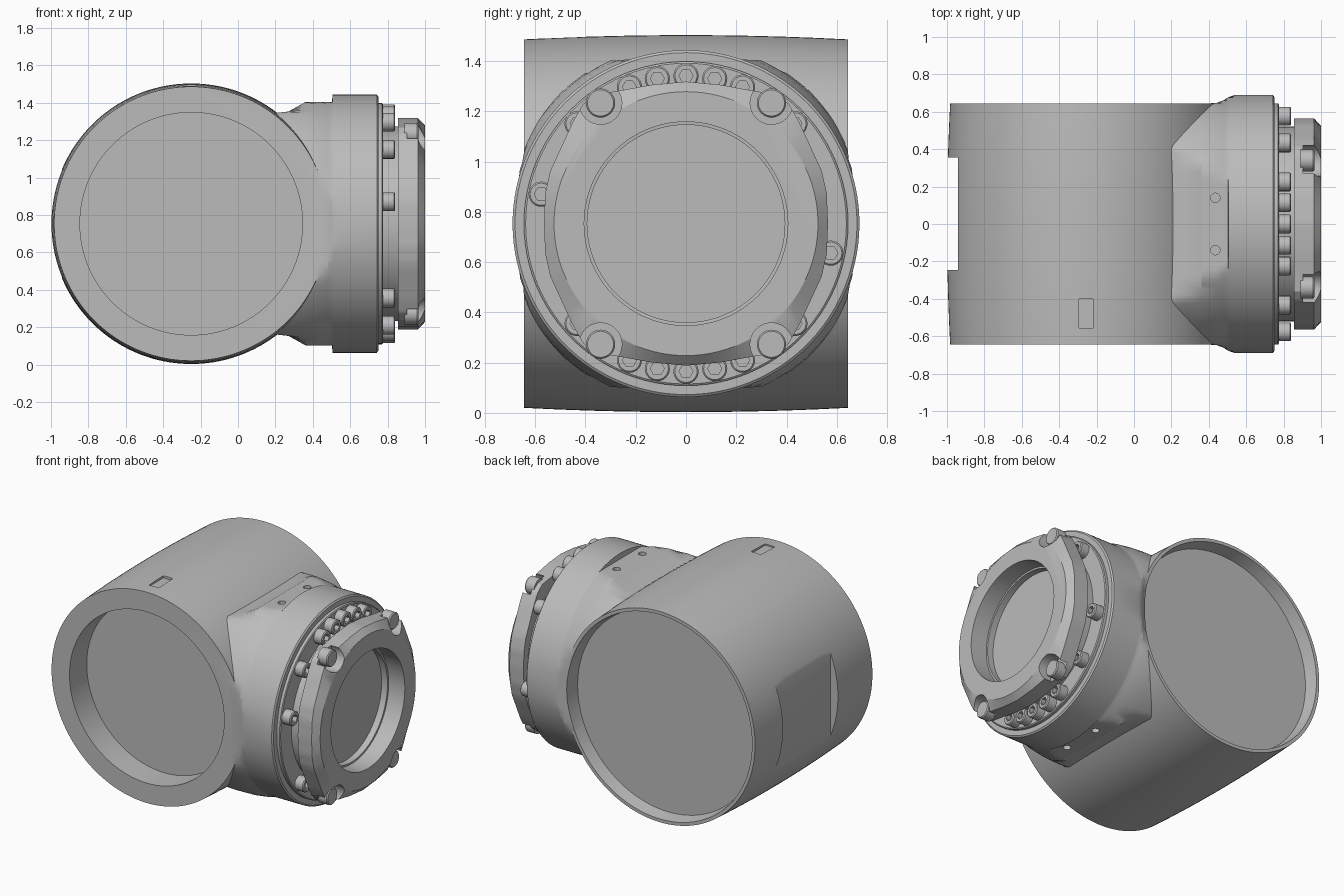
import bpy, bmesh
from math import sin, cos, pi, radians
from mathutils import Vector

cube = bpy.data.objects.get("Cube")
if cube:
    bpy.data.objects.remove(cube, do_unlink=True)

grey = bpy.data.materials.new("machined grey")
grey.use_nodes = True
grey.diffuse_color = (0.5, 0.5, 0.5, 1)
grey.node_tree.nodes["Principled BSDF"].inputs["Base Color"].default_value = (0.5, 0.5, 0.5, 1)

CX, CZ = -0.25, 0.753      # centre of the main barrel, and shared axis height


def loft(name, loops):
    """Skin equal-length loops of points and cap both ends."""
    bm = bmesh.new()
    rings = [[bm.verts.new(p) for p in loop] for loop in loops]
    n = len(rings[0])
    for a, b in zip(rings, rings[1:]):
        for i in range(n):
            j = (i + 1) % n
            bm.faces.new((a[i], a[j], b[j], b[i]))
    bm.faces.new(rings[0][::-1])
    bm.faces.new(rings[-1])
    bmesh.ops.recalc_face_normals(bm, faces=bm.faces)
    mesh = bpy.data.meshes.new(name)
    bm.to_mesh(mesh)
    bm.free()
    mesh.materials.append(grey)
    obj = bpy.data.objects.new(name, mesh)
    bpy.context.collection.objects.link(obj)
    return obj


def ring(axis, t, r, centre=(0, 0), n=96, sides=0):
    """Circle, or regular polygon when sides is set, across the given axis."""
    pts = []
    for i in range(n):
        a = 2 * pi * i / n
        k = r
        if sides:
            step = 2 * pi / sides
            k = r * cos(step / 2) / cos(a % step - step / 2)
        u, v = centre[0] + k * cos(a), centre[1] + k * sin(a)
        pts.append(Vector({"x": (t, u, v), "y": (u, t, v), "z": (u, v, t)}[axis]))
    return pts


def turned(name, axis, profile, centre, n=96):
    return loft(name, [ring(axis, t, r, centre, n) for t, r in profile])


def box(name, lo, hi):
    return loft(name, [[(x, y, z) for x, y in
                        ((lo[0], lo[1]), (hi[0], lo[1]), (hi[0], hi[1]), (lo[0], hi[1]))]
                       for z in (lo[2], hi[2])])


def combine(target, tool, operation="DIFFERENCE"):
    mod = target.modifiers.new("bool", "BOOLEAN")
    mod.operation, mod.object, mod.solver = operation, tool, "EXACT"
    bpy.context.view_layer.objects.active = target
    bpy.ops.object.modifier_apply(modifier=mod.name)
    bpy.data.objects.remove(tool, do_unlink=True)


# Barrel, slightly crowned along its length
ys = [0.645 * i / 5 for i in range(-5, 6)]
body = turned("housing", "y", [(y, 0.75 - 0.041 * y * y) for y in ys], (CX, CZ), 160)

# Neck: round sections flattened where they blend into the barrel
stations = [  # x, radius, half width limit, half height limit
    (0.00, 0.72, 0.643, 0.53), (0.20, 0.72, 0.643, 0.592), (0.27, 0.72, 0.643, 0.60),
    (0.36, 0.715, 0.643, 0.65), (0.44, 0.705, 0.647, 0.652), (0.48, 0.695, 0.662, 0.652),
    (0.503, 0.69, 0.677, 0.652), (0.505, 0.69, 0.678, 0.69), (0.54, 0.69, 0.69, 0.69),
    (0.742, 0.69, 0.69, 0.69), (0.75, 0.68, 0.69, 0.69)]


def clamp(v, limit):
    return max(-limit, min(limit, v))


neck = loft("neck", [[(x, clamp(p.y, w), CZ + clamp(p.z, h)) for p in ring("x", x, r, n=160)]
                     for x, r, w, h in stations])
combine(body, neck, "UNION")

# Bores, rear flat, top slot and pad holes
combine(body, turned("cut", "y", [(-0.8, 0.595), (-0.455, 0.595)], (CX, CZ), 128))
combine(body, turned("cut", "y", [(0.555, 0.695), (0.645, 0.71), (0.8, 0.71)], (CX, CZ), 128))
combine(body, box("cut", (-1.2, -0.245, 0.2), (-0.94, 0.355, 1.3)))
combine(body, box("cut", (-0.295, -0.555, 1.48), (-0.22, -0.4, 1.6)))
for y in (-0.14, 0.14):
    for side in (-1, 1):
        z = CZ + side * 0.652
        combine(body, turned("cut", "z", [(z - 0.04, 0.025), (z + 0.04, 0.025)], (0.435, y), 24))

# Flange step and the seat under the cover
axis = (0, CZ)
flange = turned("flange_step", "x", [(0.74, 0.645), (0.77, 0.645), (0.775, 0.638)], axis)
seat = turned("cover_seat", "x", [(0.76, 0.52), (0.87, 0.52)], axis)

# Cover: rounded outline with four wide corners and a chamfered round face
quarter = [(0.565, 0), (0.56, 0.12), (0.54, 0.21), (0.45, 0.405), (0.41, 0.475),
           (0.36, 0.515), (0.27, 0.528), (0.14, 0.552), (0, 0.565)]
half = quarter + [(-y, z) for y, z in quarter[-2::-1]]
outline = [Vector(p) for p in half + [(-y, -z) for y, z in half[1:-1]]]
fine = []
for a, b in zip(outline, outline[1:] + outline[:1]):
    fine += [a.lerp(b, k / 4) for k in range(4)]


def cover_loop(x, radius=None):
    pts = [p.normalized() * radius if radius else p for p in fine]
    return [(x, p.x, CZ + p.y) for p in pts]


cover = loft("cover", [cover_loop(0.855), cover_loop(0.962), cover_loop(1.0, 0.525)])
corners = [(sy * 0.34, CZ + sz * 0.48) for sy in (-1, 1) for sz in (-1, 1)]
for c in corners:
    combine(cover, turned("cut", "x", [(0.903, 0.085), (1.1, 0.085)], c, 32))
for part in (seat, cover):
    combine(part, turned("cut", "x", [(0.83, 0.393), (0.875, 0.393), (0.876, 0.405),
                                      (1.1, 0.405)], axis, 128))

parts = [body, flange, seat, cover]

# Cover bolts in the corner notches
for i, c in enumerate(corners):
    parts.append(turned(f"cover_bolt_{i + 1}", "x",
                        [(0.89, 0.058), (0.958, 0.058), (0.965, 0.052)], c, 32))

# Socket head bolts around the flange
angles = [base + a for base in (0, 180) for a in (-47.5, -22.5, -11.2, 0, 11.2, 22.5, 47.5, -78.5)]
for i, a in enumerate(angles):
    c = (0.588 * sin(radians(a)), CZ + 0.588 * cos(radians(a)))
    shell = [(0.765, 0.05, 0), (0.834, 0.05, 0), (0.84, 0.044, 0), (0.84, 0.028, 6), (0.81, 0.028, 6)]
    parts.append(loft(f"flange_bolt_{i + 1}", [ring("x", x, r, c, 24, s) for x, r, s in shell]))

# Smooth curved faces, keep edges sharp
bpy.ops.object.select_all(action="DESELECT")
for p in parts:
    p.select_set(True)
bpy.context.view_layer.objects.active = body
bpy.ops.object.shade_smooth_by_angle(angle=radians(25))
